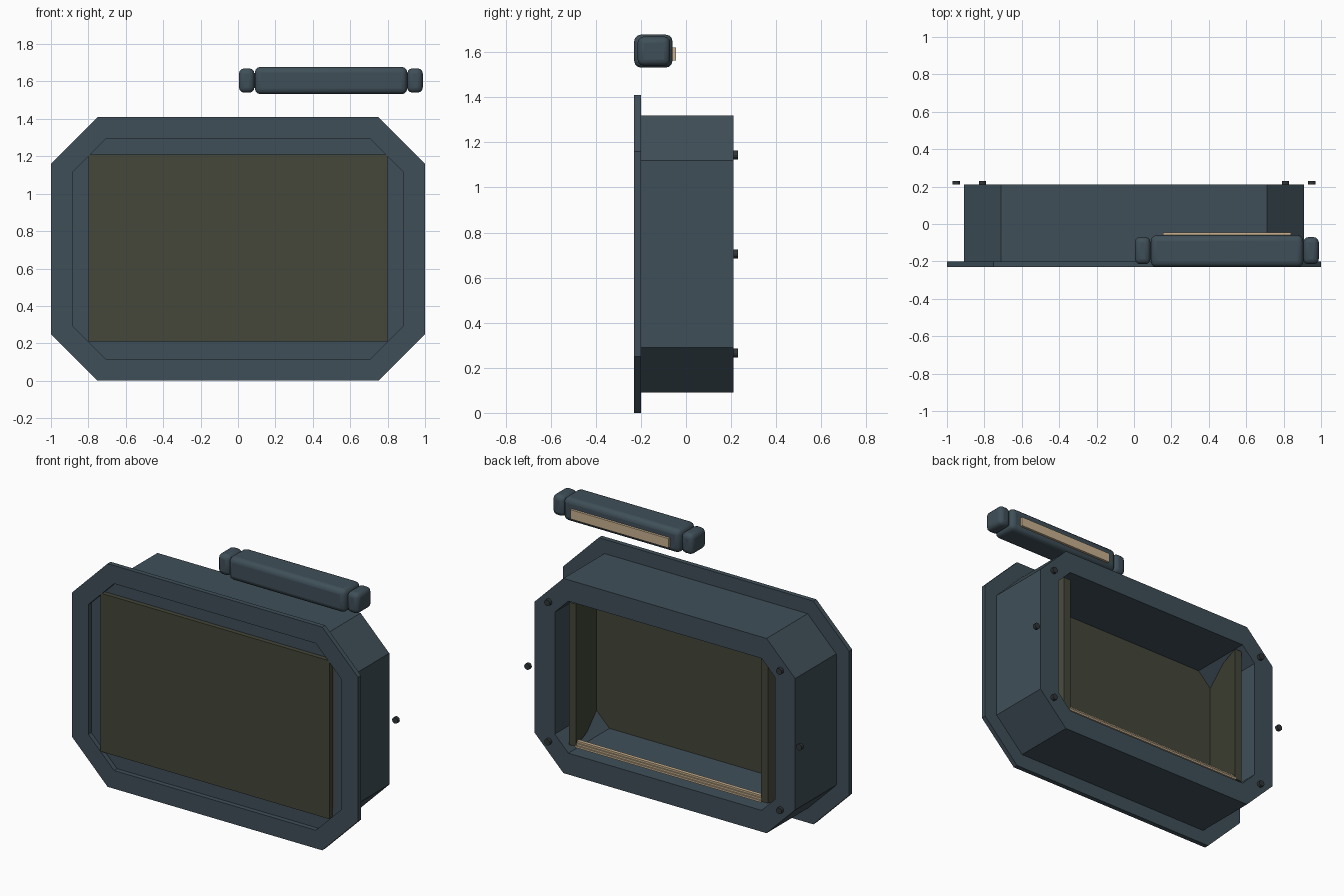
import bpy, bmesh, math
from mathutils import Matrix

if "Cube" in bpy.data.objects:
    bpy.data.objects.remove(bpy.data.objects["Cube"], do_unlink=True)

MID_Z = 0.705


def material(name, rgb):
    m = bpy.data.materials.new(name)
    m.use_nodes = True
    m.diffuse_color = (*rgb, 1)
    bsdf = m.node_tree.nodes["Principled BSDF"]
    bsdf.inputs["Base Color"].default_value = (*rgb, 1)
    bsdf.inputs["Roughness"].default_value = 0.6
    return m


slate = material("slate blue", (0.05, 0.078, 0.098))
olive = material("olive glass", (0.058, 0.063, 0.042))
tan = material("warm tan", (0.58, 0.44, 0.28))
dark = material("dark metal", (0.03, 0.036, 0.04))


def finish(name, bm, mat):
    bmesh.ops.recalc_face_normals(bm, faces=bm.faces)
    mesh = bpy.data.meshes.new(name)
    bm.to_mesh(mesh)
    bm.free()
    mesh.materials.append(mat)
    obj = bpy.data.objects.new(name, mesh)
    bpy.context.collection.objects.link(obj)
    return obj


def octagon(half_x, half_z, cut):
    quarter = [(half_x, half_z - cut), (half_x - cut, half_z)]
    right = [(x, -z) for x, z in reversed(quarter)] + quarter
    return right + [(-x, -z) for x, z in right]


def ring(name, outer, inner, y0, y1, mat):
    """Octagonal frame with an octagonal hole, running from y0 to y1."""
    bm = bmesh.new()
    loops = [[bm.verts.new((x, y, MID_Z + z)) for x, z in shape]
             for shape, y in ((outer, y0), (outer, y1), (inner, y1), (inner, y0))]
    for k in range(4):
        a, b = loops[k], loops[(k + 1) % 4]
        for i in range(8):
            j = (i + 1) % 8
            bm.faces.new((a[i], a[j], b[j], b[i]))
    return finish(name, bm, mat)


def box(name, x, y, z, mat, bevel=0):
    bm = bmesh.new()
    bmesh.ops.create_cube(bm, size=1)
    for v in bm.verts:
        v.co = [lo + (c + 0.5) * (hi - lo) for c, (lo, hi) in zip(v.co, (x, y, z))]
    obj = finish(name, bm, mat)
    if bevel:
        mod = obj.modifiers.new("rounded edges", "BEVEL")
        mod.width = bevel
        mod.segments = 3
        bpy.ops.object.select_all(action="DESELECT")
        obj.select_set(True)
        bpy.context.view_layer.objects.active = obj
        bpy.ops.object.shade_smooth_by_angle(angle=math.radians(35))
    return obj


# Front flange and deep window casing
ring("front_flange", octagon(1, 0.705, 0.25), octagon(0.885, 0.59, 0.18), -0.23, -0.2, slate)
ring("window_casing", octagon(0.91, 0.615, 0.2), octagon(0.77, 0.48, 0.095), -0.2, 0.21, slate)

# Window pane
box("window_pane", (-0.8, 0.8), (-0.229, -0.2), (0.21, 1.21), olive)

# Slanted side panels inside the casing
for side, label in ((1, "left"), (-1, "right")):
    bm = bmesh.new()
    plan = [(0.765, -0.2), (0.815, -0.2), (0.695, 0.175), (0.645, 0.175)]
    base = bm.faces.new([bm.verts.new((side * x, y, 0.26)) for x, y in plan])
    up = bmesh.ops.extrude_face_region(bm, geom=[base])
    verts = [g for g in up["geom"] if isinstance(g, bmesh.types.BMVert)]
    bmesh.ops.translate(bm, verts=verts, vec=(0, 0, 0.9))
    finish(label + "_side_panel", bm, olive)

# Ribbed light strip along the sill
for i in range(3):
    z = 0.255 + i * 0.012
    box(f"sill_strip_{i + 1}", (-0.65, 0.65), (0.14, 0.178 - i * 0.008), (z, z + 0.012), tan)

# Screws around the back
for x, z in ((0.81, 0.44), (0.95, 0), (0.81, -0.44)):
    for side in (1, -1):
        bm = bmesh.new()
        bmesh.ops.create_cone(bm, cap_ends=True, segments=12, radius1=0.02, radius2=0.02, depth=0.02)
        bmesh.ops.transform(bm, verts=bm.verts, matrix=Matrix.Translation((side * x, 0.22, MID_Z + z))
                            @ Matrix.Rotation(math.pi / 2, 4, "X"))
        finish("back_screw", bm, dark)

# Lamp bar above the window, with end caps and a light strip behind
box("lamp_body", (0.09, 0.905), (-0.23, -0.06), (1.532, 1.678), slate, 0.03)
for label, x in (("right", 0.005), ("left", 0.905)):
    box(label + "_lamp_cap", (x, x + 0.083), (-0.215, -0.07), (1.54, 1.67), slate, 0.028)
box("lamp_core", (0.06, 0.93), (-0.19, -0.095), (1.565, 1.645), slate)
box("lamp_strip", (0.155, 0.84), (-0.08, -0.045), (1.563, 1.622), tan)
